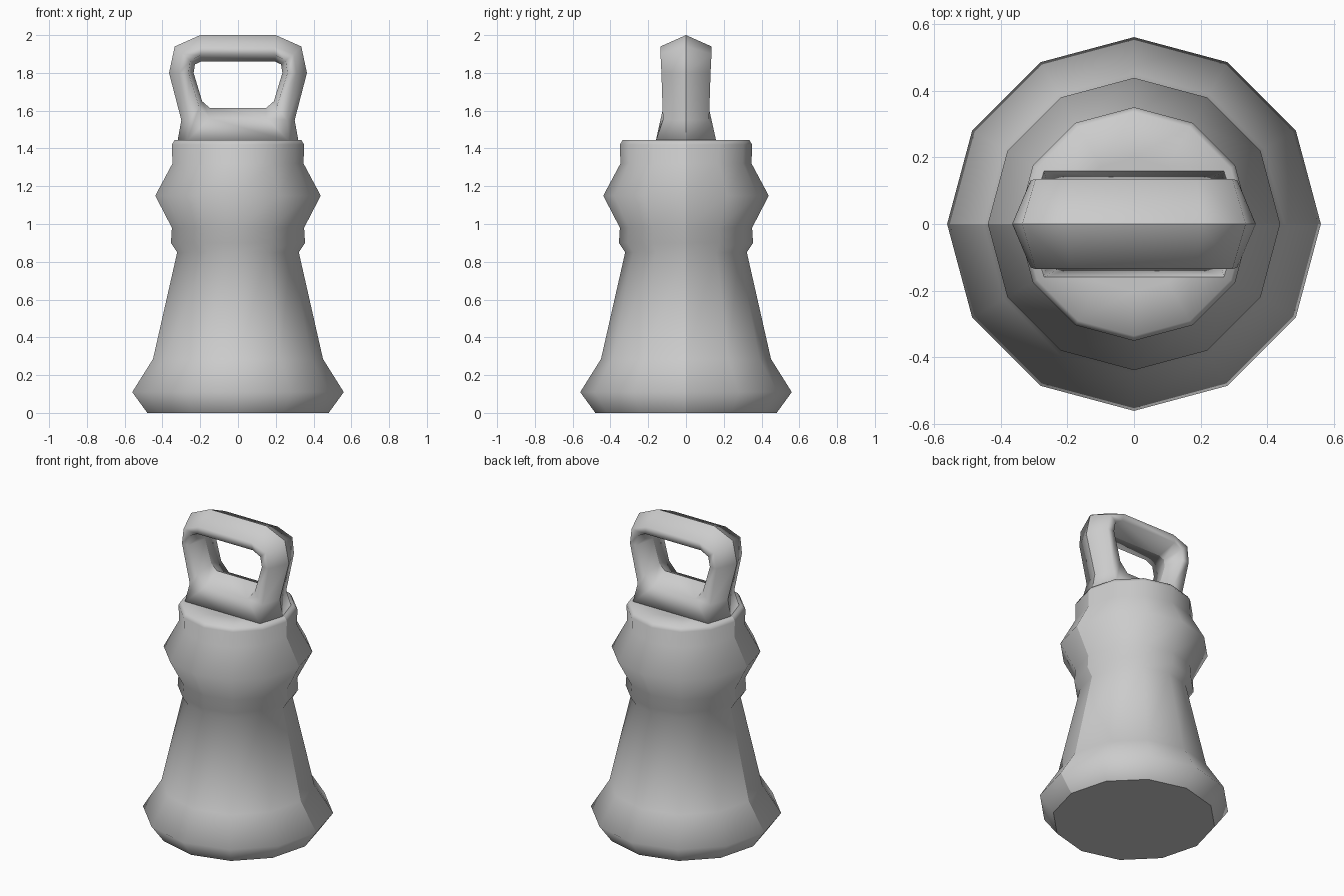
import bpy, bmesh, math

cube = bpy.data.objects.get("Cube")
if cube:
    bpy.data.objects.remove(cube)

grey = bpy.data.materials.new("plain_grey")
grey.use_nodes = True
GREY = (0.6, 0.6, 0.6, 1)
grey.diffuse_color = GREY
grey.node_tree.nodes["Principled BSDF"].inputs["Base Color"].default_value = GREY


def finish(name, bm):
    """Smooth shading, split along the y = 0 seam and the flat underside."""
    bmesh.ops.recalc_face_normals(bm, faces=bm.faces[:])
    for f in bm.faces:
        f.smooth = True
    for e in bm.edges:
        a, b = (v.co for v in e.verts)
        on_seam = abs(a.y) < 1e-4 and abs(b.y) < 1e-4
        at_floor = a.z < 1e-4 and b.z < 1e-4
        e.smooth = not (on_seam or at_floor)
    mesh = bpy.data.meshes.new(name)
    bm.to_mesh(mesh)
    bm.free()
    mesh.materials.append(grey)
    obj = bpy.data.objects.new(name, mesh)
    bpy.context.collection.objects.link(obj)
    return obj


def bridge(bm, ring_a, ring_b):
    n = len(ring_a)
    for i in range(n):
        j = (i + 1) % n
        bm.faces.new((ring_a[i], ring_a[j], ring_b[j], ring_b[i]))


# Body: twelve-sided turned profile (radius, height)
SIDES = 12
profile = [(0.48, 0), (0.56, 0.11), (0.45, 0.285), (0.322, 0.85),
           (0.355, 0.90), (0.35, 0.98), (0.438, 1.15), (0.347, 1.32),
           (0.35, 1.42), (0.335, 1.445), (0.2, 1.445)]
bm = bmesh.new()
rings = []
for r, z in profile:
    angles = [math.tau * i / SIDES for i in range(SIDES)]
    rings.append([bm.verts.new((r * math.cos(a), r * math.sin(a), z)) for a in angles])
for lower, upper in zip(rings, rings[1:]):
    bridge(bm, lower, upper)
bm.faces.new(rings[0])
bm.faces.new(rings[-1])
finish("body", bm)

# Handle: six-sided section swept round a closed loop with a wide foot.
# Each station: outer ridge, outer edge, inner edge, inner ridge (x, z), outer and inner half depth
half = [
    ((0.32, 1.44), (0.27, 1.44), (0.15, 1.56), (0.15, 1.615), 0.16, 0.12),
    ((0.30, 1.55), (0.26, 1.55), (0.205, 1.62), (0.19, 1.65), 0.122, 0.12),
    ((0.365, 1.80), (0.31, 1.80), (0.262, 1.80), (0.235, 1.80), 0.13, 0.13),
    ((0.335, 1.94), (0.295, 1.90), (0.252, 1.865), (0.228, 1.845), 0.135, 0.133),
    ((0.20, 2.0), (0.19, 1.94), (0.20, 1.892), (0.195, 1.86), 0.135, 0.133),
]
bm = bmesh.new()


def section(station, side):
    outer, outer_edge, inner_edge, inner, d_out, d_in = station
    points = [(outer, 0), (outer_edge, d_out), (inner_edge, d_in),
              (inner, 0), (inner_edge, -d_in), (outer_edge, -d_out)]
    return [bm.verts.new((side * p[0], y, p[1])) for p, y in points]


loop = [section(s, 1) for s in half] + [section(s, -1) for s in reversed(half)]
for i, ring in enumerate(loop):
    bridge(bm, ring, loop[(i + 1) % len(loop)])
finish("handle", bm)
